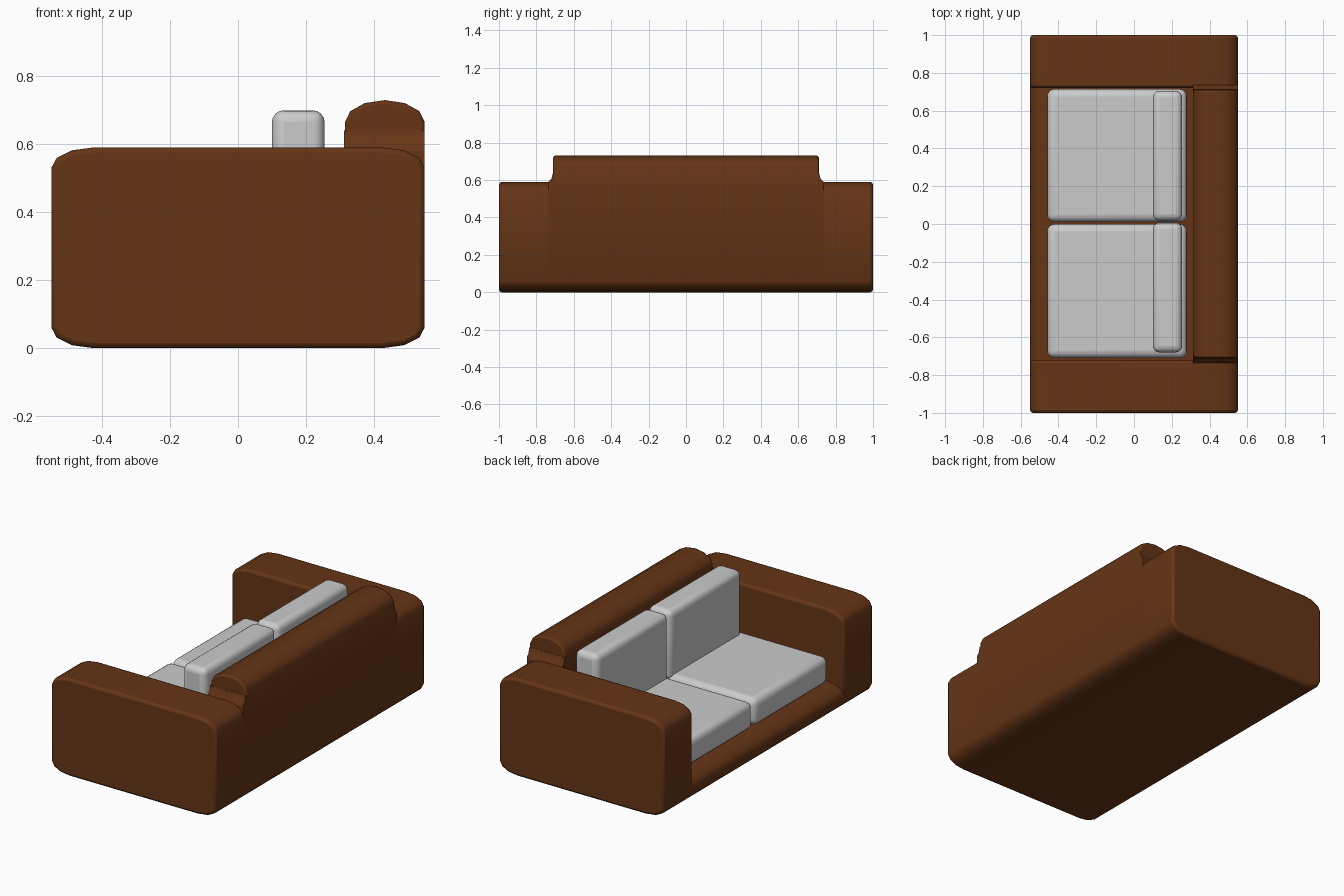
import bpy, bmesh, math

if "Cube" in bpy.data.objects:
    bpy.data.objects.remove(bpy.data.objects["Cube"])

brown = bpy.data.materials.new("brown_upholstery")
brown.diffuse_color = (0.13, 0.035, 0.008, 1)
brown.use_nodes = True
brown.node_tree.nodes["Principled BSDF"].inputs["Base Color"].default_value = brown.diffuse_color


def corner(cx, cz, rx, rz, start):
    """Quarter-ellipse corner in three facets, counter-clockwise."""
    return [(cx + rx * math.cos(math.radians(start + 30 * i)),
             cz + rz * math.sin(math.radians(start + 30 * i))) for i in range(4)]


def finish(bm, name, bevel, segments, material):
    bmesh.ops.recalc_face_normals(bm, faces=bm.faces)
    mesh = bpy.data.meshes.new(name)
    bm.to_mesh(mesh)
    bm.free()
    obj = bpy.data.objects.new(name, mesh)
    bpy.context.collection.objects.link(obj)
    if material:
        mesh.materials.append(material)
    if bevel:
        mod = obj.modifiers.new("soft_edges", 'BEVEL')
        mod.width, mod.segments = bevel, segments
        mod.limit_method, mod.angle_limit = 'ANGLE', math.radians(60)
    bpy.ops.object.select_all(action='DESELECT')
    obj.select_set(True)
    bpy.context.view_layer.objects.active = obj
    bpy.ops.object.shade_smooth_by_angle(angle=math.radians(45))
    return obj


def prism(name, pts, lo, hi, axis='y', bevel=0.0):
    """Extrude an outline along y (points are x, z) or along x (points are y, z)."""
    bm = bmesh.new()

    def place(p, d):
        return (p[0], d, p[1]) if axis == 'y' else (d, p[0], p[1])
    a = [bm.verts.new(place(p, lo)) for p in pts]
    b = [bm.verts.new(place(p, hi)) for p in pts]
    bm.faces.new(a)
    bm.faces.new(b[::-1])
    for i in range(len(pts)):
        j = (i + 1) % len(pts)
        bm.faces.new((a[i], b[i], b[j], a[j]))
    return finish(bm, name, bevel, 2, brown)


def cushion(name, x, y, z, radius):
    bm = bmesh.new()
    bmesh.ops.create_cube(bm, size=1)
    for v in bm.verts:
        v.co = [(r[0] + r[1]) / 2 + c * (r[1] - r[0]) for c, r in zip(v.co, (x, y, z))]
    return finish(bm, name, radius, 4, None)


# shared rounded lower edge of the sofa
bottom = corner(-0.43, 0.065, 0.12, 0.06, 180) + corner(0.43, 0.065, 0.12, 0.06, 270)
bottom = [(x, z - 0.005) for x, z in bottom]

# arms at both ends
arm = bottom + corner(0.43, 0.53, 0.12, 0.06, 0) + corner(-0.43, 0.53, 0.12, 0.06, 90)
prism("arm_left", arm, -1.0, -0.72, bevel=0.015)
prism("arm_right", arm, 0.72, 1.0, bevel=0.015)

# seat platform with the lower half of the back
frame = bottom + [(0.55, 0.58), (0.315, 0.58), (0.315, 0.155)]
frame += corner(-0.43, 0.095, 0.12, 0.06, 90)
prism("seat_base", frame, -0.735, 0.735)

# backrest with rounded top
back = [(0.315, 0.3), (0.55, 0.3)]
back += corner(0.4325, 0.665, 0.1175, 0.065, 0) + corner(0.4325, 0.665, 0.1175, 0.065, 90)[1:]
prism("backrest", back, -0.71, 0.71, bevel=0.01)

# flared folds where the backrest meets the arms
fold = [(0.69, 0.4), (0.735, 0.4), (0.735, 0.59), (0.72, 0.605), (0.711, 0.64), (0.69, 0.64)]
for side, s in (("left", -1), ("right", 1)):
    prism("back_fold_" + side, [(s * y, z) for y, z in fold], 0.312, 0.55, axis='x')

# cushions
cushion("seat_cushion_left", (-0.46, 0.28), (-0.71, 0.0), (0.15, 0.315), 0.04)
cushion("seat_cushion_right", (-0.46, 0.28), (0.01, 0.715), (0.15, 0.315), 0.04)
cushion("back_cushion_left", (0.10, 0.255), (-0.68, 0.007), (0.28, 0.70), 0.035)
cushion("back_cushion_right", (0.10, 0.255), (0.018, 0.705), (0.28, 0.70), 0.035)
